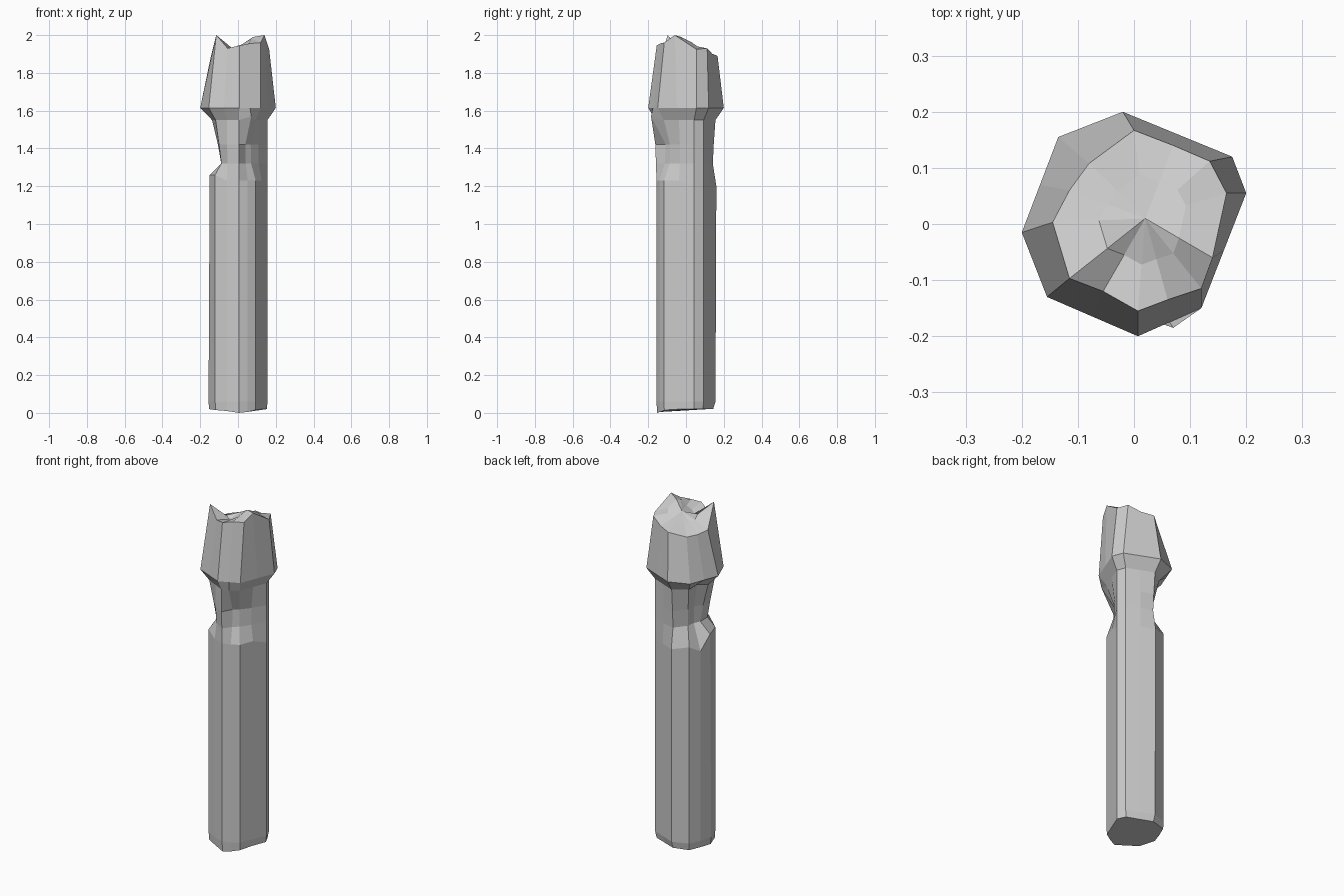
import bpy, bmesh
from mathutils import Vector

if "Cube" in bpy.data.objects:
    bpy.data.objects.remove(bpy.data.objects["Cube"])

# Eight-sided outline of the head's widest ring, counter-clockwise from the right
corners = [(.2, .055), (.175, .12), (-.02, .2), (-.135, .155), (-.2, -.015),
           (-.155, -.13), (.007, -.2), (.12, -.15)]
split_after = {1, 3, 5, 6, 7}  # long sides that carry a middle point
outline = []
for i, c in enumerate(corners):
    a, b = Vector(c), Vector(corners[(i + 1) % 8])
    outline.append(a)
    if i in split_after:
        outline.append((a + b) / 2)
N = len(outline)


def ring(bm, points):
    return [bm.verts.new(p) for p in points]


def bridge(bm, a, b):
    for i in range(N):
        j = (i + 1) % N
        bm.faces.new((a[i], a[j], b[j], b[i]))


def scaled(z, size, factors=None, lift=None):
    f = factors or [1] * N
    h = lift or [0] * N
    return [(p.x * size * f[i], p.y * size * f[i], z + h[i]) for i, p in enumerate(outline)]


def finish(bm, name):
    bmesh.ops.recalc_face_normals(bm, faces=bm.faces)
    mesh = bpy.data.meshes.new(name)
    bm.to_mesh(mesh)
    bm.free()
    obj = bpy.data.objects.new(name, mesh)
    bpy.context.collection.objects.link(obj)


bm = bmesh.new()

# Shaft: uneven foot, long straight body, then the two chipped notches
foot_lift = [.02, .02, .02, .02, .02, .02, .02, .015, .01, 0, .005, .015, .02]
shaft = [
    scaled(0, .765, [1, .97, .95, .94, 1, 1.02, 1, 1, 1.02, 1, 1.02, 1, 1], foot_lift),
    scaled(.06, .78, [1, 1, 1, 1, 1, 1.03, 1, 1, 1.03, 1, 1.03, 1, 1]),
    scaled(1.2, .78, [1, 1, 1.02, 1.03, 1, 1.03, .96, 1, 1.03, 1, 1.03, 1, 1],
           [0, 0, 0, 0, .02, -.02, .06, .06, .03, .03, .03, .03, .03]),
    scaled(1.32, .78, [1, 1, 1, .91, .62, .55, .57, .73, .95, 1.02, .83, .74, .88]),
    scaled(1.42, .78, [1, 1, 1, .94, .66, .58, .68, .83, 1, 1.04, .78, .72, .88]),
    scaled(1.55, .78, [1, 1, 1, 1, .85, .78, .88, .98, 1, 1.03, 1.05, 1, 1],
           [0, 0, 0, 0, 0, .01, 0, 0, 0, 0, .01, 0, 0]),
]
# Splinter bulging out below the head on the front right
shaft[-1][10] = (.07, -.185, 1.57)
rings = [ring(bm, s) for s in shaft]

# Head: wide collar tapering to a jagged broken rim
collar = ring(bm, scaled(1.615, 1))
rim_points = [(.165, .055, 1.925), (.135, .112, 1.93), (.07, .14, 1.9), (0, .167, 1.89),
              (-.08, .108, 1.86), (-.115, .06, 1.865), (-.145, .003, 1.88),
              (-.115, -.097, 2), (-.055, -.12, 1.93), (.007, -.155, 1.945),
              (.06, -.135, 1.955), (.12, -.115, 1.96), (.14, -.06, 2)]
rim = ring(bm, rim_points)
rings += [collar, rim]
for lower, upper in zip(rings, rings[1:]):
    bridge(bm, lower, upper)
bm.faces.new(rings[0][::-1])

# Splintered top surface: ridge on the right, low at the back left
inner_z = [1.96, 1.94, 1.92, 1.92, 1.91, 1.91, 1.92, 1.93, 1.92, 1.93, 1.95, 1.98, 1.99]
middle = Vector((.02, .01, 1.95))
inner = ring(bm, [(middle.x + (p[0] - middle.x) * .5, middle.y + (p[1] - middle.y) * .5, z)
                  for p, z in zip(rim_points, inner_z)])
bridge(bm, rim, inner)
peak = bm.verts.new(middle)
for i in range(N):
    bm.faces.new((inner[i], inner[(i + 1) % N], peak))
finish(bm, "weathered_post")
